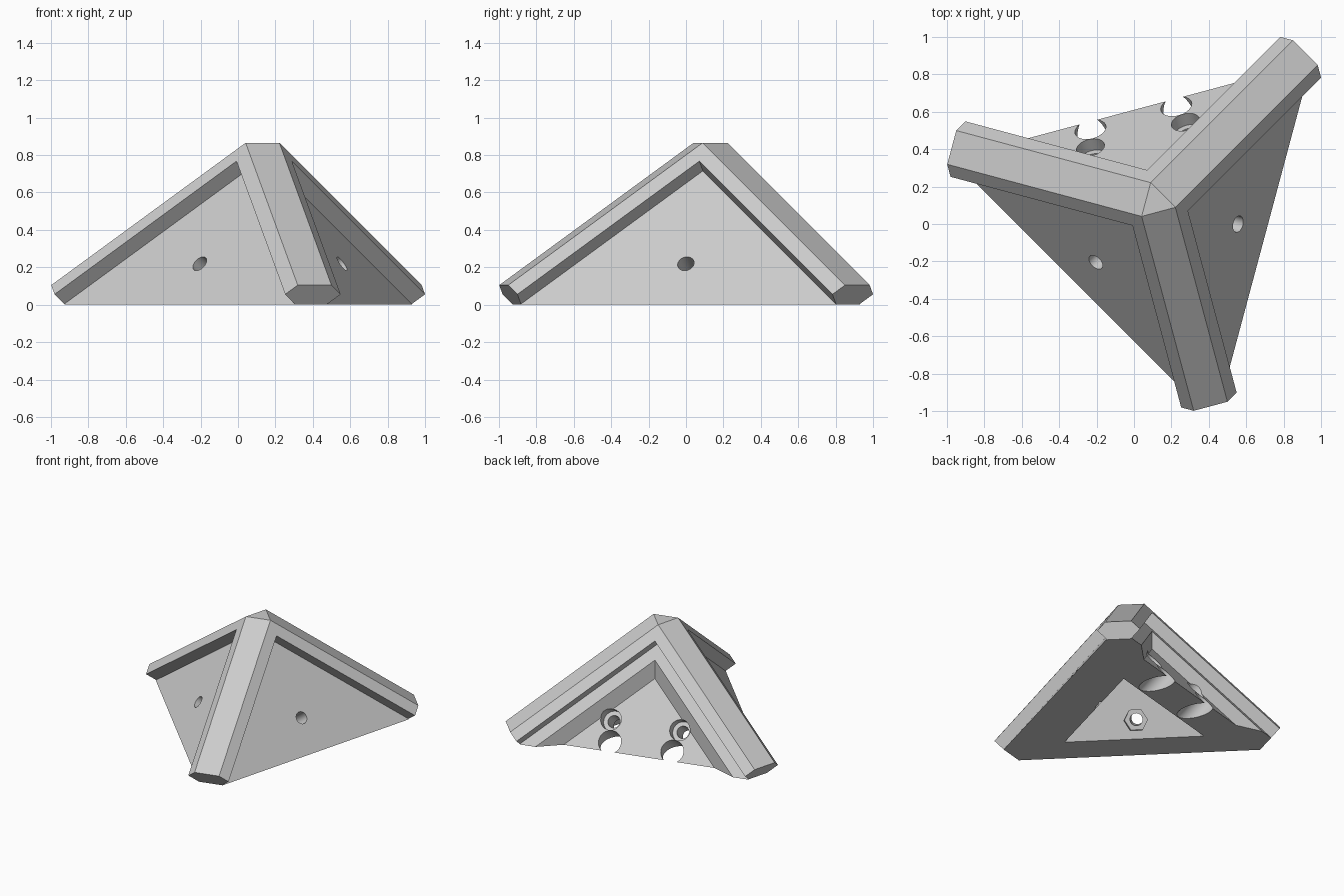
import bpy, bmesh
from math import radians, sin, cos, sqrt
from mathutils import Matrix, Vector

if "Cube" in bpy.data.objects:
    bpy.data.objects.remove(bpy.data.objects["Cube"], do_unlink=True)

# Local axes run down the three ribs, which are square to each other
LENGTH, CHAMFER, RIB, RECESS = 1.45, 0.132, 0.217, 0.09
PEAK = 1.018
FLOOR = PEAK * sqrt(3)
FAR = 2.5
dirs = [Vector((cos(radians(a)) * sqrt(2 / 3), sin(radians(a)) * sqrt(2 / 3), -1 / sqrt(3)))
        for a in (-75, 165, 45)]
to_world = Matrix(dirs).transposed().to_4x4()
to_world.translation = (0.117, 0.117, PEAK)

grey = bpy.data.materials.new("light grey")
grey.use_nodes = True
grey.diffuse_color = (0.6, 0.6, 0.6, 1)
grey.node_tree.nodes["Principled BSDF"].inputs["Base Color"].default_value = (0.6, 0.6, 0.6, 1)


def add_object(name, bm):
    bmesh.ops.recalc_face_normals(bm, faces=bm.faces)
    mesh = bpy.data.meshes.new(name)
    bm.to_mesh(mesh)
    bm.free()
    obj = bpy.data.objects.new(name, mesh)
    bpy.context.collection.objects.link(obj)
    return obj


def block(name, low, high):
    bm = bmesh.new()
    pts = [(x, y, z) for x in (low[0], high[0]) for y in (low[1], high[1]) for z in (low[2], high[2])]
    bmesh.ops.convex_hull(bm, input=[bm.verts.new(p) for p in pts])
    bmesh.ops.dissolve_limit(bm, angle_limit=0.01, verts=bm.verts, edges=bm.edges)
    return add_object(name, bm)


def pocket(name, axis, d0, s0, d1, s1):
    """Corner pocket: side walls start at s0 at depth d0 and s1 at depth d1."""
    bm = bmesh.new()
    for d, s in ((d0, s0), (d1, s1)):
        for p in (s, FAR):
            for q in (s, FAR):
                co = [p, q]
                co.insert(axis, d)
                bm.verts.new(co)
    bmesh.ops.convex_hull(bm, input=list(bm.verts))
    bmesh.ops.dissolve_limit(bm, angle_limit=0.01, verts=bm.verts, edges=bm.edges)
    return add_object(name, bm)


def bore(name, axis, p, q, d0, d1, radius, sides=40):
    """Straight bore through a plate, from depth d0 to d1."""
    turn = [Matrix.Rotation(radians(90), 4, "Y"), Matrix.Rotation(radians(90), 4, "X"), Matrix()][axis]
    centre = [p, q]
    centre.insert(axis, (d0 + d1) / 2)
    bm = bmesh.new()
    bmesh.ops.create_cone(bm, cap_ends=True, segments=sides, radius1=radius, radius2=radius, depth=d1 - d0,
                          matrix=Matrix.Translation(centre) @ turn @ Matrix.Rotation(radians(45), 4, "Z"))
    return add_object(name, bm)


# Corner body: a block with chamfered edges, flat top and flat base
bm = bmesh.new()
bmesh.ops.create_cube(bm, size=LENGTH, matrix=Matrix.Translation([LENGTH / 2] * 3))
cuts = [((0, -1, -1), CHAMFER), ((-1, 0, -1), CHAMFER), ((-1, -1, 0), CHAMFER),
        ((-1, -1, -1), 2 * CHAMFER), ((1, 1, 1), FLOOR)]
for normal, dist in cuts:
    n = Vector(normal)
    point = n * (dist / n.length_squared) * (1 if sum(normal) > 0 else -1)
    bmesh.ops.bisect_plane(bm, geom=bm.verts[:] + bm.edges[:] + bm.faces[:], plane_co=point,
                           plane_no=n, clear_outer=True, dist=1e-6)
    bmesh.ops.holes_fill(bm, edges=[e for e in bm.edges if e.is_boundary])
bracket = add_object("corner_bracket", bm)

# Hollow underside and recessed panels between the ribs
cutters = [block("hollow", (0.40, 0.376, 0.278), (FAR, FAR, FAR))]
for axis in range(3):
    cutters.append(pocket("panel_recess", axis, -0.2, RIB, RECESS, RIB))
cutters.append(pocket("sloped_recess", 0, 0.08, 0.294, 0.174, 0.388))

# Bolt holes with nut pockets in the two plain panels
for axis, inner in ((1, 0.376), (2, 0.278)):
    cutters.append(bore("bolt_hole", axis, 0.647, 0.647, 0, 0.6, 0.045))
    cutters.append(bore("nut_pocket", axis, 0.647, 0.647, inner - 0.06, 0.6, 0.085, 6))

# Counterbored holes and edge notches in the back panel
for side in (-1, 1):
    d, n = 0.186 * side, 0.168 * side
    cutters.append(bore("screw_hole", 0, 0.63 + d, 0.63 - d, 0, 0.7, 0.045))
    cutters.append(bore("counterbore", 0, 0.63 + d, 0.63 - d, 0, 0.25, 0.077))
    cutters.append(bore("edge_notch", 0, 0.745 + n, 0.745 - n, 0, 0.7, 0.085))

for cutter in cutters:
    cutter.hide_render = True
    mod = bracket.modifiers.new(cutter.name, "BOOLEAN")
    mod.operation, mod.solver, mod.object = "DIFFERENCE", "EXACT", cutter

# Bake the cuts and drop the cutters
bpy.context.view_layer.update()
baked = bpy.data.meshes.new_from_object(bracket.evaluated_get(bpy.context.evaluated_depsgraph_get()))
bracket.modifiers.clear()
bracket.data = baked
for cutter in cutters:
    bpy.data.objects.remove(cutter, do_unlink=True)

# Stand the bracket on its base
baked.transform(to_world)
baked.materials.clear()
baked.materials.append(grey)
for poly in baked.polygons:
    poly.material_index = 0
bpy.context.view_layer.objects.active = bracket
bracket.select_set(True)
bpy.ops.object.shade_smooth_by_angle(angle=radians(25))
